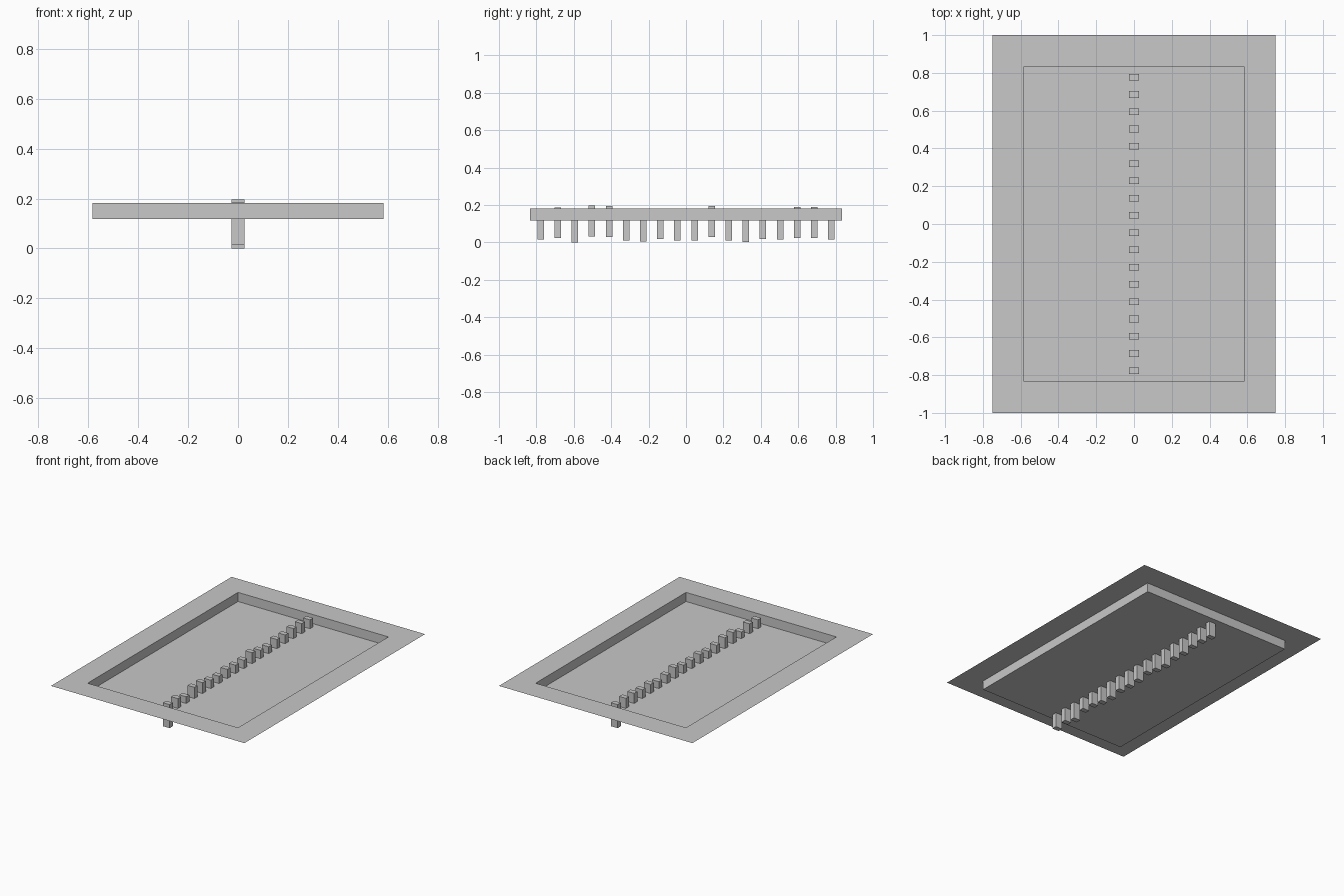
import bpy
import bmesh
from mathutils import Matrix, Vector

cube = bpy.data.objects.get("Cube")
if cube:
    bpy.data.objects.remove(cube, do_unlink=True)


def make_material(name, color):
    mat = bpy.data.materials.new(name)
    mat.use_nodes = True
    mat.diffuse_color = color
    mat.node_tree.nodes["Principled BSDF"].inputs["Base Color"].default_value = color
    return mat


def make_object(name, bm, mat):
    mesh = bpy.data.meshes.new(name)
    bm.to_mesh(mesh)
    bm.free()
    mesh.materials.append(mat)
    obj = bpy.data.objects.new(name, mesh)
    bpy.context.collection.objects.link(obj)
    return obj


grey = make_material("plain grey", (0.58, 0.58, 0.58, 1))

RIM_Z, FLOOR_Z, RIM_WIDTH = 0.182, 0.118, 0.167

# Thin sheet with a flat rim and a sunken rectangular floor
bm = bmesh.new()
corners = [(-0.75, -1), (0.75, -1), (0.75, 1), (-0.75, 1)]
sheet = bm.faces.new([bm.verts.new((x, y, RIM_Z)) for x, y in corners])
bm.normal_update()
bmesh.ops.inset_individual(bm, faces=[sheet], thickness=RIM_WIDTH, use_even_offset=True)
floor = bmesh.ops.extrude_discrete_faces(bm, faces=[sheet])["faces"][0]
bmesh.ops.translate(bm, verts=floor.verts, vec=Vector((0, 0, FLOOR_Z - RIM_Z)))
make_object("sunken_tray", bm, grey)

# Row of equal posts through the floor, each at its own height, front to back
POST_HEIGHT = 0.165
END_Y = 0.777
bottoms = [0.015, 0.022, 0, 0.031, 0.029, 0.011, 0.004, 0.017, 0.011,
           0.011, 0.029, 0.011, 0.001, 0.017, 0.014, 0.024, 0.024, 0.015]
for i, bottom in enumerate(bottoms):
    y = -END_Y + 2 * END_Y * i / (len(bottoms) - 1)
    bm = bmesh.new()
    place = Matrix.Translation((0, y, bottom + POST_HEIGHT / 2))
    bmesh.ops.create_cube(bm, size=1, matrix=place @ Matrix.Diagonal((0.052, 0.035, POST_HEIGHT, 1)))
    make_object(f"post_{i + 1}", bm, grey)
